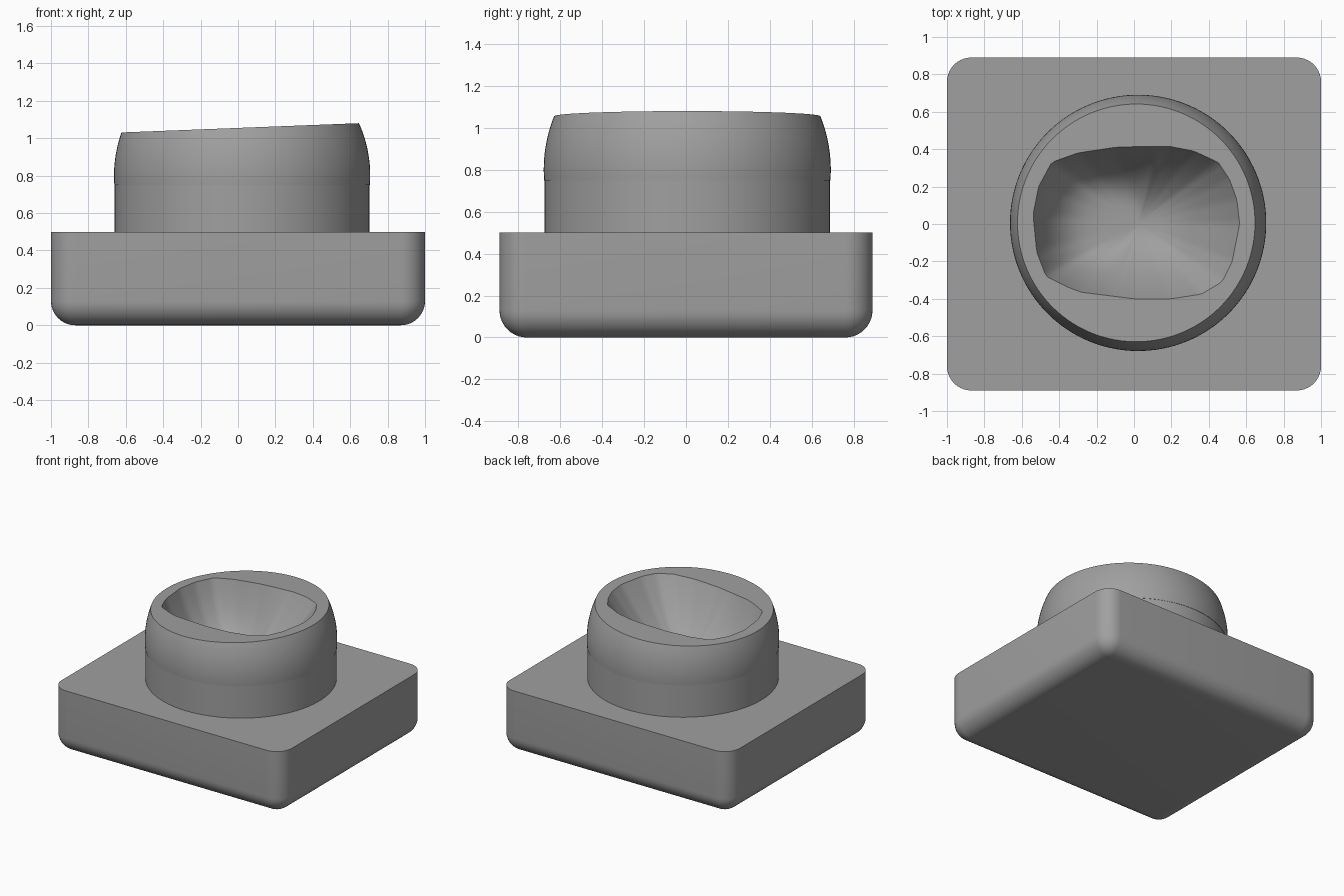
import bpy, bmesh, math

if "Cube" in bpy.data.objects:
    bpy.data.objects.remove(bpy.data.objects["Cube"])

grey = bpy.data.materials.new("plain grey")
grey.diffuse_color = (0.35, 0.35, 0.35, 1)
grey.use_nodes = True
grey.node_tree.nodes["Principled BSDF"].inputs["Base Color"].default_value = grey.diffuse_color


def loft(name, rings):
    """Skin a list of equal-length closed rings and cap both ends."""
    bm = bmesh.new()
    loops = [[bm.verts.new(p) for p in ring] for ring in rings]
    n = len(loops[0])
    for a, b in zip(loops, loops[1:]):
        for i in range(n):
            j = (i + 1) % n
            bm.faces.new((a[i], a[j], b[j], b[i]))
    bm.faces.new(loops[0][::-1])
    bm.faces.new(loops[-1])
    bmesh.ops.remove_doubles(bm, verts=bm.verts, dist=1e-5)
    bmesh.ops.recalc_face_normals(bm, faces=bm.faces)
    mesh = bpy.data.meshes.new(name)
    bm.to_mesh(mesh)
    bm.free()
    obj = bpy.data.objects.new(name, mesh)
    bpy.context.collection.objects.link(obj)
    mesh.materials.append(grey)
    bpy.ops.object.select_all(action='DESELECT')
    obj.select_set(True)
    bpy.context.view_layer.objects.active = obj
    bpy.ops.object.shade_smooth_by_angle(angle=math.radians(32))
    return obj


# Base block: rounded rectangle with a filleted bottom edge
FILLET = 0.13


def rounded_rect(inset, z, steps=10):
    r = FILLET - inset
    pts = []
    for k, (sx, sy) in enumerate([(1, 1), (-1, 1), (-1, -1), (1, -1)]):
        for i in range(steps + 1):
            a = math.pi / 2 * (k + i / steps)
            pts.append((sx * (1 - FILLET) + r * math.cos(a),
                        sy * (0.89 - FILLET) + r * math.sin(a), z))
    return pts


base_rings = []
for i in range(11):
    a = math.pi / 2 * i / 10
    base_rings.append(rounded_rect(FILLET * (1 - math.sin(a)),
                                   FILLET * (1 - math.cos(a))))
base_rings.append(rounded_rect(0, 0.5))
loft("base_block", base_rings)

# Socket: cylinder, spherical shoulder, tilted rim and scooped hollow
CX, CY, R, CZ, N = 0.022, 0.006, 0.685, 0.80, 128
angles = [2 * math.pi * i / N for i in range(N)]


def rim_z(x):
    return 1.056 + 0.039 * (x - CX)


def ball_radius(z):
    return math.sqrt(R * R - (z - CZ) ** 2)


def circle(r, z):
    return [(CX + r * math.cos(a), CY + r * math.sin(a), z) for a in angles]


rings = [circle(0.681, 0.48), circle(0.681, 0.75)]

# Shoulder follows a sphere up to the tilted rim plane
tops = []
for a in angles:
    z = 1.056
    for _ in range(6):
        z = rim_z(CX + ball_radius(z) * math.cos(a))
    tops.append(z)
for k in range(13):
    ring = []
    for a, top in zip(angles, tops):
        z = 0.75 + (top - 0.75) * k / 12
        r = ball_radius(z)
        ring.append((CX + r * math.cos(a), CY + r * math.sin(a), z))
    rings.append(ring)

# Uneven outline of the hollow's mouth
outline = [(0.565, 0), (0.55, 0.13), (0.51, 0.24), (0.45, 0.33), (0.32, 0.39),
           (0.19, 0.415), (0.05, 0.415), (-0.1, 0.41), (-0.3, 0.38),
           (-0.44, 0.33), (-0.51, 0.2), (-0.54, 0.05), (-0.52, -0.15),
           (-0.47, -0.28), (-0.35, -0.34), (-0.28, -0.365), (0, -0.4),
           (0.2, -0.4), (0.36, -0.375), (0.47, -0.31), (0.525, -0.2)]


def mouth_radius(a):
    """Distance from the socket axis to the outline in direction a."""
    dx, dy = math.cos(a), math.sin(a)
    for (x1, y1), (x2, y2) in zip(outline, outline[1:] + outline[:1]):
        x1, y1, x2, y2 = x1 - CX, y1 - CY, x2 - CX, y2 - CY
        ex, ey = x2 - x1, y2 - y1
        den = dx * ey - dy * ex
        if abs(den) < 1e-9:
            continue
        t = (x1 * ey - y1 * ex) / den
        u = (x1 * dy - y1 * dx) / den
        if t > 0 and -1e-6 <= u <= 1 + 1e-6:
            return t
    return 0.45


mouth = [mouth_radius(a) for a in angles]

# Hollow is steeper on its back left side
DEPTH = 0.40
for k in range(17):
    s = math.cos(math.pi / 2 * k / 16.5)
    ring = []
    for a, m in zip(angles, mouth):
        power = 2 + 2.5 * max(0, math.cos(a - math.radians(165)))
        x = CX + m * s * math.cos(a)
        y = CY + m * s * math.sin(a)
        lip = rim_z(CX + m * math.cos(a))
        floor = 1.056 - DEPTH
        ring.append((x, y, floor + (lip - floor) * s ** power))
    rings.append(ring)

loft("socket", rings)
